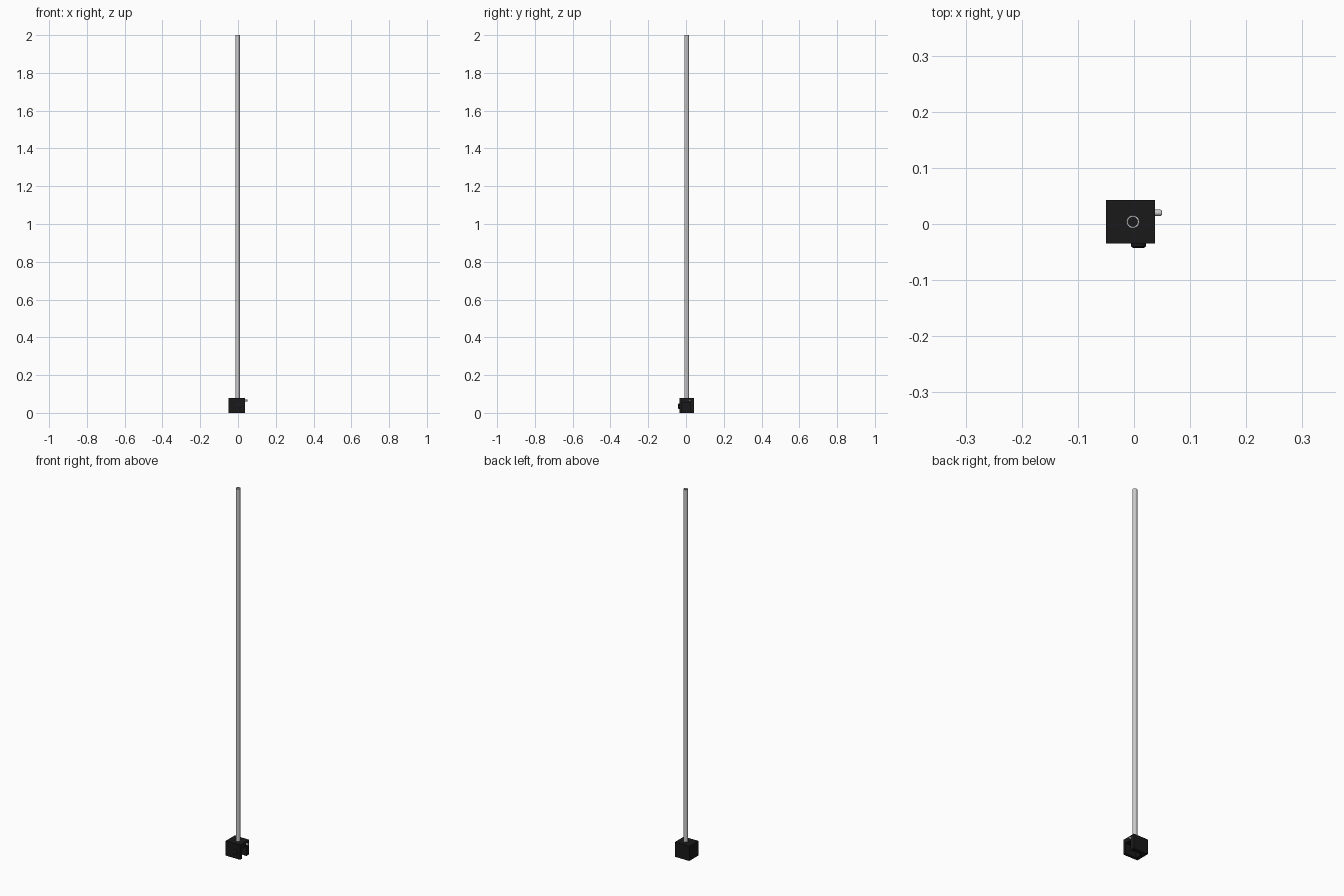
import bpy, bmesh, math
from mathutils import Vector

if "Cube" in bpy.data.objects:
    bpy.data.objects.remove(bpy.data.objects["Cube"])


def material(name, col):
    m = bpy.data.materials.new(name)
    m.diffuse_color = (*col, 1)
    m.use_nodes = True
    m.node_tree.nodes["Principled BSDF"].inputs["Base Color"].default_value = m.diffuse_color
    return m


black = material("black_plastic", (0.01, 0.01, 0.011))


def finish(name, bm, mat=None, smooth=True):
    bmesh.ops.recalc_face_normals(bm, faces=bm.faces)
    me = bpy.data.meshes.new(name)
    bm.to_mesh(me)
    bm.free()
    ob = bpy.data.objects.new(name, me)
    bpy.context.collection.objects.link(ob)
    if mat:
        me.materials.append(mat)
    if smooth:
        bpy.context.view_layer.objects.active = ob
        ob.select_set(True)
        bpy.ops.object.shade_smooth_by_angle(angle=math.radians(35))
        ob.select_set(False)
    return ob


def lathe(name, profile, origin, axis, mat=None, closed=False, n=32):
    """Spin (radius, height) points round z, then point the axis along `axis`."""
    bm = bmesh.new()
    vs = [bm.verts.new((r, 0, h)) for r, h in profile]
    es = [bm.edges.new(p) for p in zip(vs, vs[1:])]
    if closed:
        es.append(bm.edges.new((vs[-1], vs[0])))
    bmesh.ops.spin(bm, geom=vs + es, cent=(0, 0, 0), axis=(0, 0, 1),
                   angle=math.tau, steps=n, use_duplicate=False)
    bmesh.ops.remove_doubles(bm, verts=bm.verts, dist=1e-5)
    rot = Vector((0, 0, 1)).rotation_difference(Vector(axis)).to_matrix()
    bmesh.ops.rotate(bm, verts=bm.verts, matrix=rot)
    bmesh.ops.translate(bm, verts=bm.verts, vec=origin)
    return finish(name, bm, mat)


def box(name, lo, hi, mat=None):
    bm = bmesh.new()
    bmesh.ops.create_cube(bm, size=1)
    for v in bm.verts:
        v.co = [a + (c + 0.5) * (b - a) for c, a, b in zip(v.co, lo, hi)]
    return finish(name, bm, mat, smooth=False)


# clamp block with a slot open below and to the right
block = box("clamp_block", (-0.05, -0.035, 0), (0.037, 0.043, 0.08), black)
slot = box("slot_cutter", (-0.028, -0.02, -0.02), (0.06, 0.02, 0.055))
slot.hide_render = True
slot.hide_viewport = True
cut = block.modifiers.new("slot", 'BOOLEAN')
cut.object = slot
cut.solver = 'EXACT'

# hollow upright pole standing on the block
lathe("pole", [(0.0115, 0), (0.0115, 1.92), (0.0085, 1.92), (0.0085, 0)],
      (-0.002, 0.004, 0.08), (0, 0, 1), closed=True)

# clamping knob on the front, with its screw reaching into the slot
lathe("clamp_knob", [(0, 0), (0.0135, 0), (0.0135, 0.005), (0.009, 0.008), (0, 0.008)],
      (0.008, -0.035, 0.035), (0, -1, 0), black)

# metal locking pin with rounded end on the right side
r, c = 0.0055, 0.0075
dome = [(r - 0.003 + 0.003 * math.cos(a), c + 0.0025 + 0.003 * math.sin(a))
        for a in (math.pi / 2 * i / 5 for i in range(6))]
lathe("locking_pin", [(0, -0.004), (r, -0.004)] + dome + [(0, 0.013)],
      (0.037, 0.02, 0.065), (1, 0, 0), n=24)
